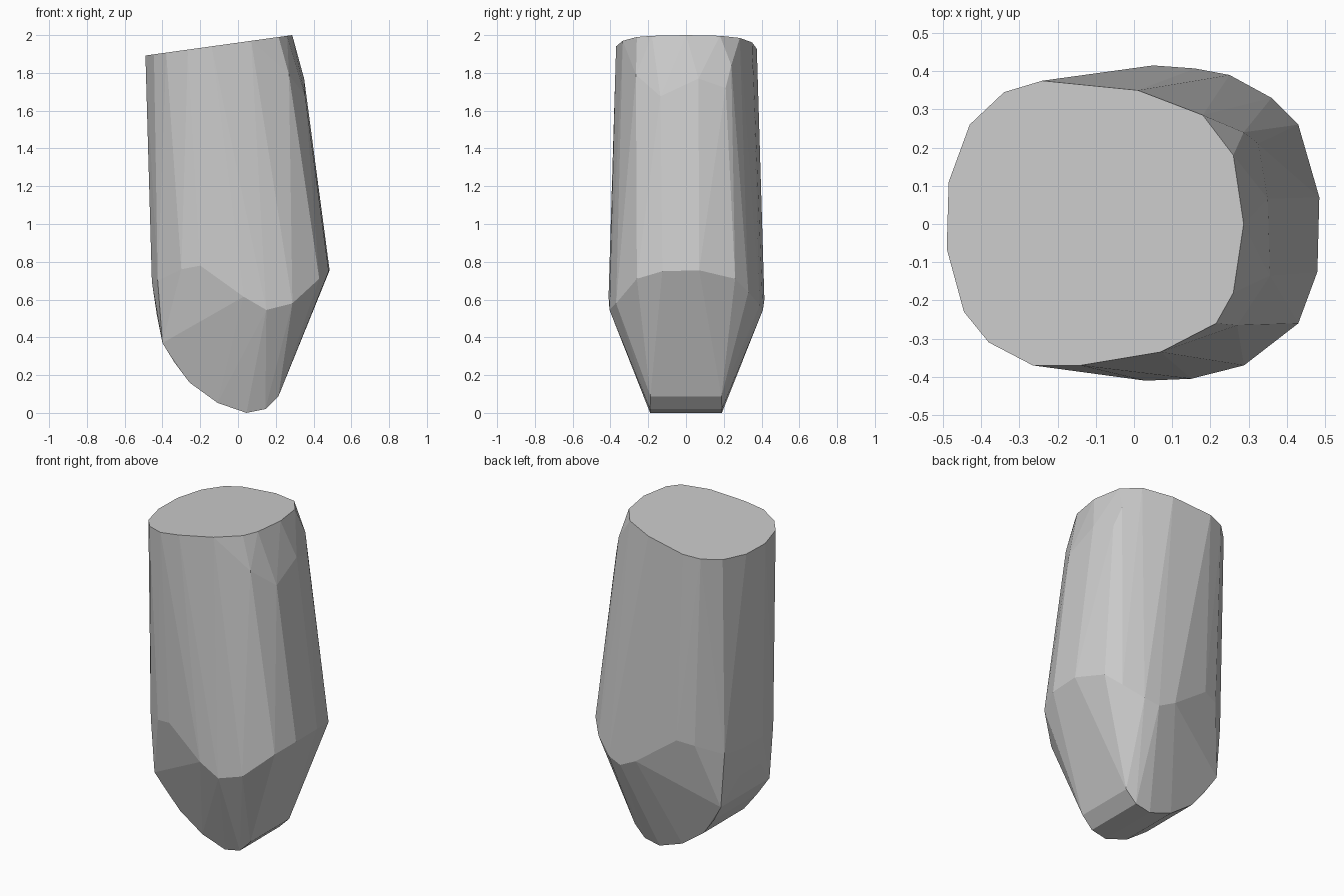
import bpy, bmesh, math

# Slanted flat top: outline in plan, height follows the slope along x
top = [(0.287, 0), (0.26, 0.18), (0.18, 0.285), (0.01, 0.35), (-0.24, 0.375),
       (-0.34, 0.345), (-0.43, 0.26), (-0.485, 0.11), (-0.49, -0.065),
       (-0.445, -0.23), (-0.38, -0.31), (-0.265, -0.37), (-0.14, -0.37),
       (0.07, -0.335), (0.215, -0.26), (0.26, -0.18)]
top_ring = [(x, y, 1.892 + (x + 0.49) * 0.139) for x, y in top]

# Chamfer under the top on the right side
shoulder = [(0.27, -0.265, 1.79), (0.356, -0.135, 1.676), (0.35, 0.066, 1.77),
            (0.325, 0.21, 1.72), (0.287, 0.24, 1.84)]

# Widest ring, where the shaft meets the tapered flanks
waist = [(0.485, 0.07, 0.755), (0.48, -0.125, 0.75), (0.43, -0.26, 0.71),
         (0.288, -0.37, 0.58), (0.15, -0.405, 0.545), (0.03, -0.41, 0.615),
         (0.43, 0.26, 0.71), (0.36, 0.33, 0.64), (0.25, 0.39, 0.57),
         (0.16, 0.407, 0.545), (0.05, 0.415, 0.60)]

# Left edge of the waist and the rounded keel: (x, half width, z), mirrored in y
sides = [(-0.2, 0.378, 0.78), (-0.3, 0.345, 0.76), (-0.425, 0.235, 0.70),
         (-0.456, 0.09, 0.695), (-0.43, 0.10, 0.52), (-0.40, 0.235, 0.37),
         (-0.335, 0.21, 0.265), (-0.256, 0.195, 0.16), (-0.108, 0.19, 0.053),
         (0.045, 0.19, 0.0), (0.145, 0.19, 0.02), (0.214, 0.188, 0.088)]
mirrored = [(x, s * y, z) for x, y, z in sides for s in (-1, 1)]

# Faceted solid wrapped around all rings
bm = bmesh.new()
for p in top_ring + shoulder + waist + mirrored:
    bm.verts.new(p)
hull = bmesh.ops.convex_hull(bm, input=bm.verts[:])
loose = [v for v in bm.verts if not v.link_faces]
bmesh.ops.delete(bm, geom=loose, context='VERTS')
bmesh.ops.dissolve_limit(bm, angle_limit=math.radians(1.5),
                         verts=bm.verts[:], edges=bm.edges[:])
bmesh.ops.recalc_face_normals(bm, faces=bm.faces[:])
mesh = bpy.data.meshes.new("faceted_peg")
bm.to_mesh(mesh)
bm.free()

grey = bpy.data.materials.new("light_grey")
grey.diffuse_color = (0.6, 0.6, 0.6, 1)
mesh.materials.append(grey)
peg = bpy.data.objects.new("faceted_peg", mesh)
bpy.context.collection.objects.link(peg)
